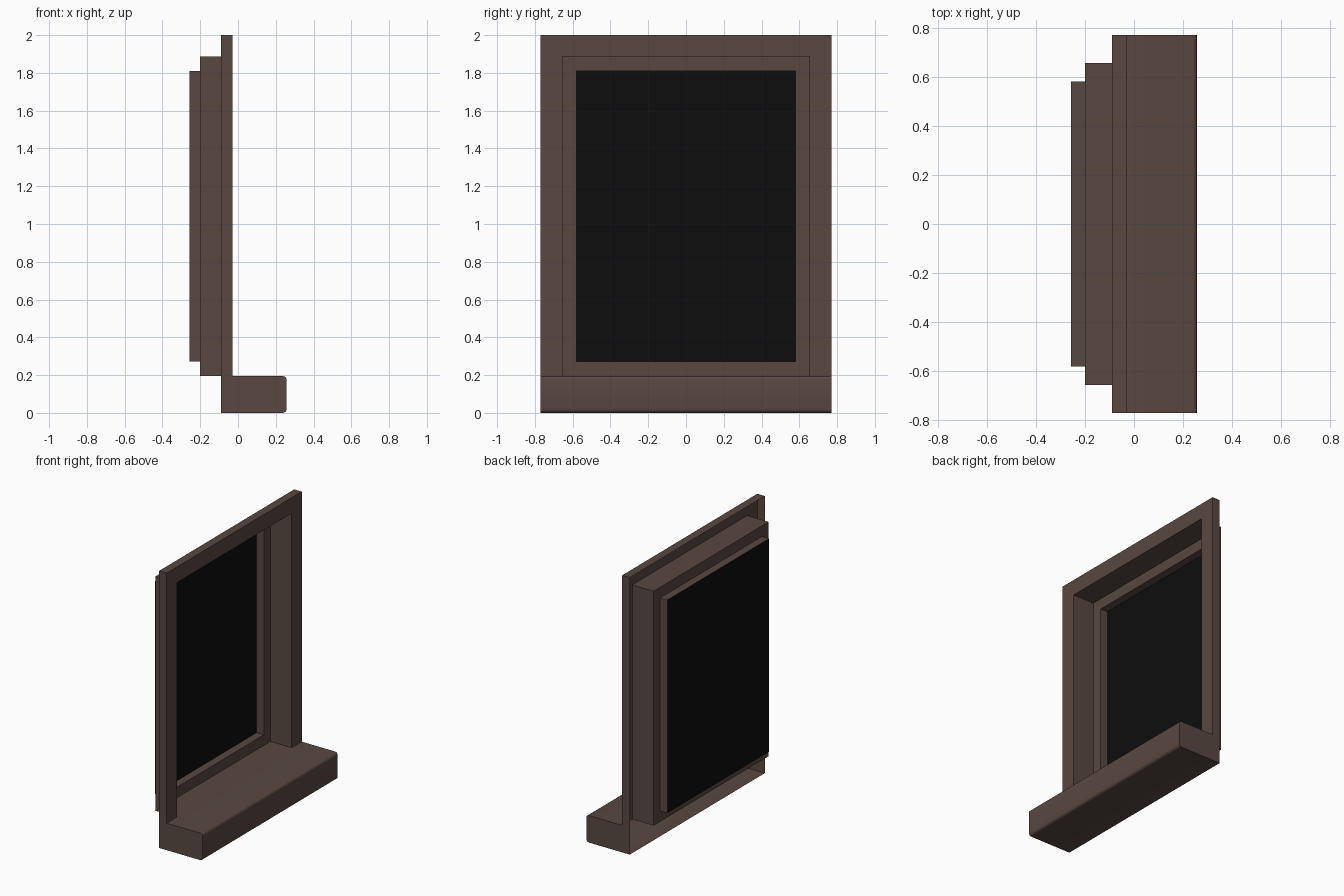
import bpy, bmesh, math

cube = bpy.data.objects.get("Cube")
if cube:
    bpy.data.objects.remove(cube, do_unlink=True)

HALF_W = 0.77      # half width of casing and sill
SILL_TOP = 0.195
BACK, FACE, FRONT = -0.09, -0.03, 0.257   # casing back, casing face, sill nose
REBATE, REAR = -0.2, -0.257               # sash step and glass plane


def material(name, rgb, rough):
    mat = bpy.data.materials.new(name)
    mat.use_nodes = True
    mat.diffuse_color = (*rgb, 1)
    bsdf = mat.node_tree.nodes["Principled BSDF"]
    bsdf.inputs["Base Color"].default_value = (*rgb, 1)
    bsdf.inputs["Roughness"].default_value = rough
    return mat


brown = material("dark_brown_wood", (0.098, 0.065, 0.054), 0.7)
black = material("black_glass", (0.004, 0.004, 0.004), 0.5)


def finish(name, bm, mat):
    mesh = bpy.data.meshes.new(name)
    bm.to_mesh(mesh)
    bm.free()
    mesh.materials.append(mat)
    obj = bpy.data.objects.new(name, mesh)
    bpy.context.collection.objects.link(obj)
    return obj


def rectangle(bm, x, half, low, high):
    corners = [(-half, low), (half, low), (half, high), (-half, high)]
    return [bm.verts.new((x, y, z)) for y, z in corners]


def stepped_frame(name, rings, sides):
    """Join successive rectangular rings; side 0 is the bottom."""
    bm = bmesh.new()
    loops = [rectangle(bm, *ring) for ring in rings]
    for a, b in zip(loops, loops[1:]):
        for i in sides:
            j = (i + 1) % 4
            bm.faces.new((a[i], a[j], b[j], b[i]))
    loose = [v for v in bm.verts if not v.link_faces]
    bmesh.ops.delete(bm, geom=loose, context='VERTS')
    return finish(name, bm, brown)


# Thin shells: casing without a bottom rail, then the recess and sash
outer = (HALF_W, SILL_TOP, 2.0)
opening = (0.655, SILL_TOP, 1.887)
pane = (0.58, 0.272, 1.81)
stepped_frame("casing", [(BACK, *outer), (FACE, *outer), (FACE, *opening)], (1, 2, 3))
stepped_frame("recess_and_sash",
              [(FACE, *opening), (REBATE, *opening), (REBATE, *pane), (REAR, *pane)],
              range(4))

# Glass closing the back of the sash
bm = bmesh.new()
bm.faces.new(rectangle(bm, REAR, *pane))
finish("glass_pane", bm, black)

# Sill: rounded-nose profile swept across the width, open at the back
R, STEPS = 0.02, 4
profile = [(BACK, SILL_TOP), (FACE, SILL_TOP)]
for centre_z, start in ((SILL_TOP - R, 90), (R, 0)):
    for k in range(STEPS + 1):
        t = math.radians(start - 90 * k / STEPS)
        profile.append((FRONT - R + R * math.cos(t), centre_z + R * math.sin(t)))
profile.append((BACK, 0))

bm = bmesh.new()
right, left = [[bm.verts.new((x, y, z)) for x, z in profile] for y in (-HALF_W, HALF_W)]
for i in range(1, len(profile) - 1):
    bm.faces.new((right[i], right[i + 1], left[i + 1], left[i]))
bm.faces.new(right)
bm.faces.new(left[::-1])
bmesh.ops.recalc_face_normals(bm, faces=bm.faces)
sill = finish("sill", bm, brown)
bpy.context.view_layer.objects.active = sill
sill.select_set(True)
bpy.ops.object.shade_smooth_by_angle(angle=math.radians(35))
